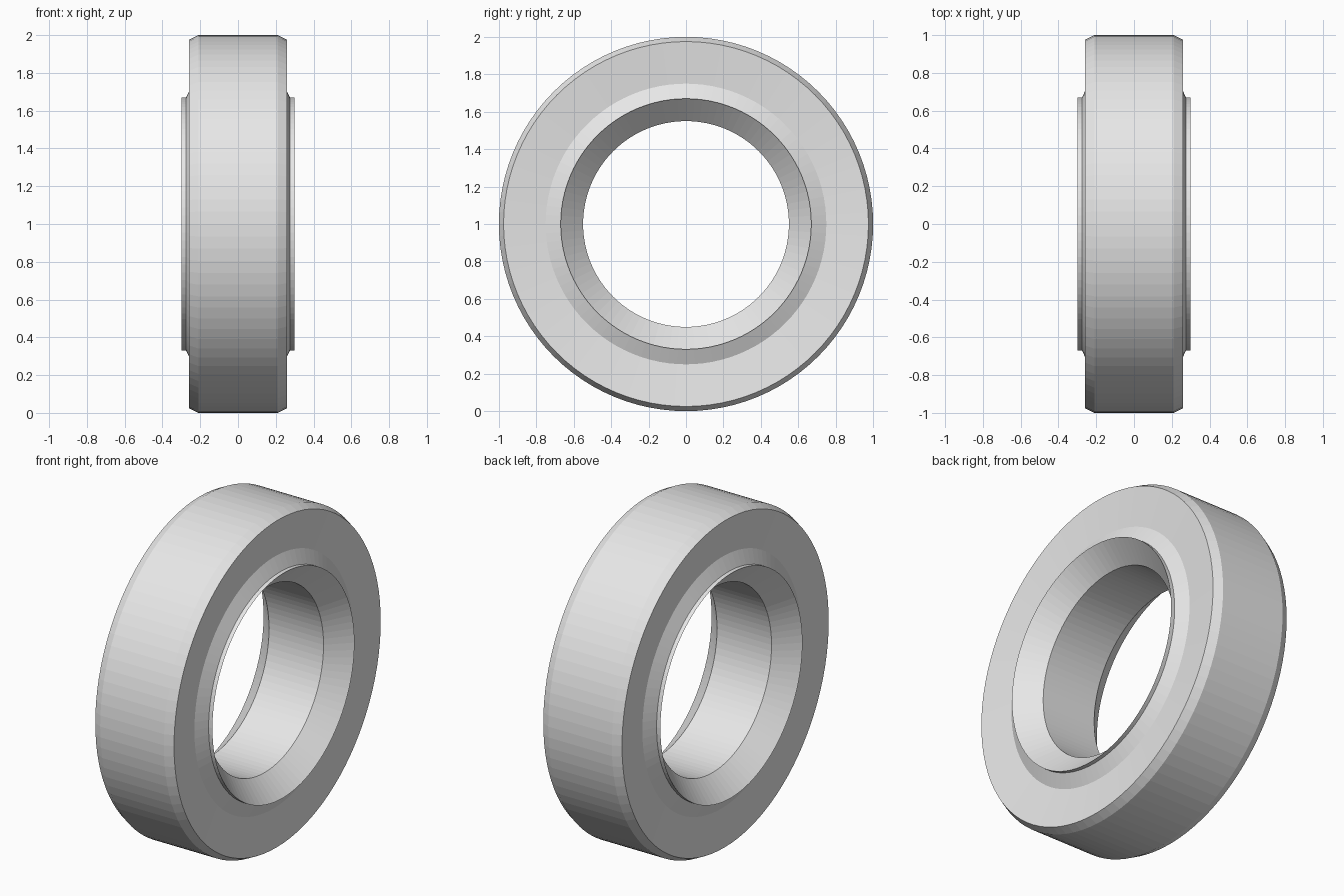
import bpy
import bmesh
from math import tau
from mathutils import Vector

cube = bpy.data.objects.get("Cube")
if cube:
    bpy.data.objects.remove(cube, do_unlink=True)

SEGMENTS = 96

# Plain grey for the whole ring
grey = bpy.data.materials.new("light_grey")
grey.use_nodes = True
colour = (0.8, 0.8, 0.8, 1)
grey.diffuse_color = colour
grey.node_tree.nodes["Principled BSDF"].inputs["Base Color"].default_value = colour

# Half cross-section as (x, radius): tread, chamfer, dished face, raised cone, lip, bore
half = [(0.21, 1.0), (0.26, 0.975), (0.237, 0.75), (0.275, 0.67),
        (0.30, 0.67), (0.18, 0.55)]
profile = half + [(-x, r) for x, r in reversed(half)]


def lathe(name, section, material):
    """Turn a closed cross-section around the x axis."""
    bm = bmesh.new()
    verts = [bm.verts.new((x, 0, r)) for x, r in section]
    edges = [bm.edges.new((v, verts[(i + 1) % len(verts)]))
             for i, v in enumerate(verts)]
    bmesh.ops.spin(bm, geom=verts + edges, cent=Vector(), axis=Vector((1, 0, 0)),
                   angle=tau, steps=SEGMENTS, use_merge=True)
    bmesh.ops.remove_doubles(bm, verts=bm.verts[:], dist=0.0001)
    bmesh.ops.recalc_face_normals(bm, faces=bm.faces[:])
    mesh = bpy.data.meshes.new(name)
    bm.to_mesh(mesh)
    bm.free()
    mesh.materials.append(material)
    obj = bpy.data.objects.new(name, mesh)
    bpy.context.collection.objects.link(obj)
    return obj


# Chamfered ring with a raised lip and bevelled bore
ring = lathe("ring_body", profile, grey)
ring.location.z = 1
